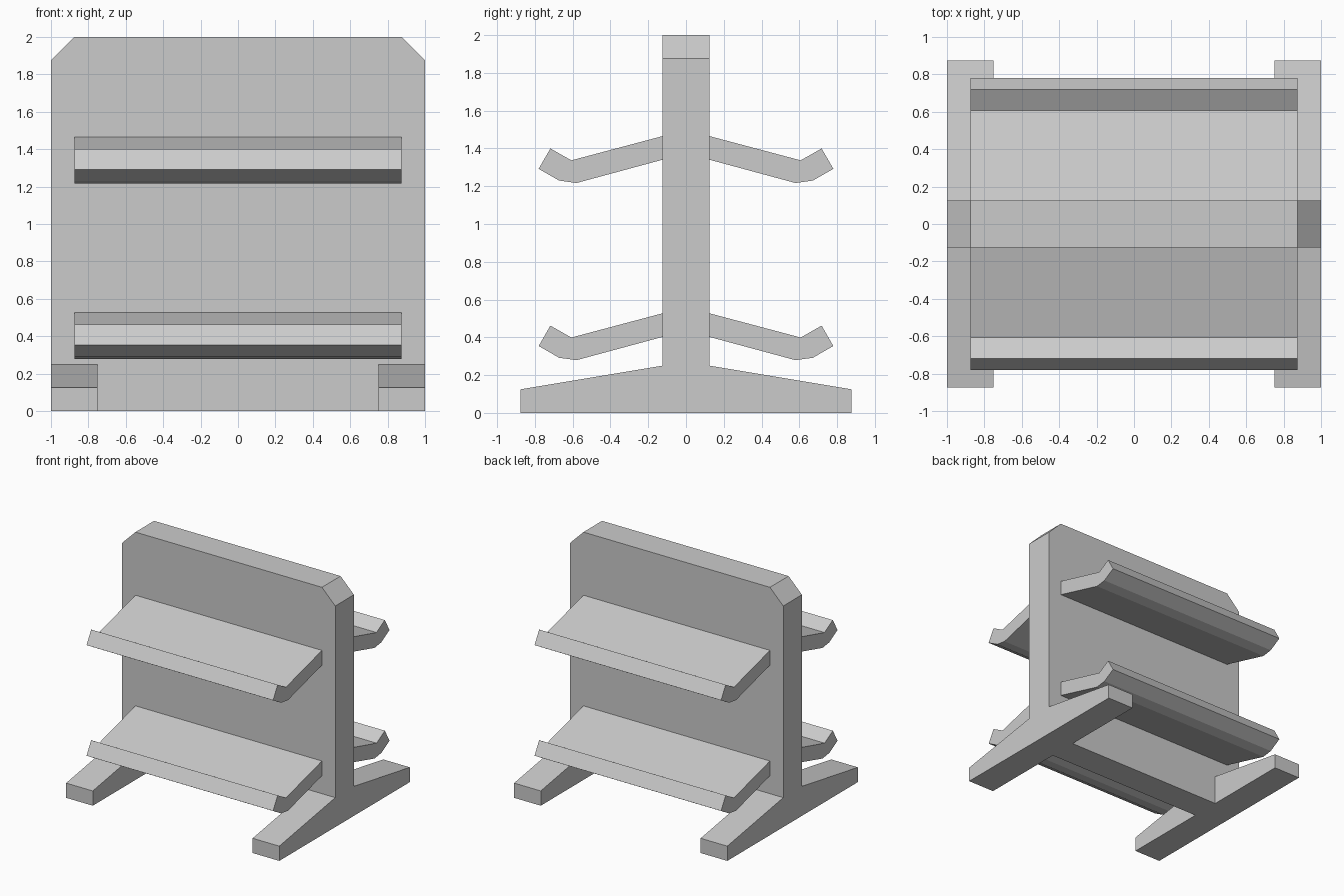
import bpy, bmesh
from mathutils import Vector

if "Cube" in bpy.data.objects:
    bpy.data.objects.remove(bpy.data.objects["Cube"])


def extrude_profile(name, points, direction):
    """Make a flat-faced solid from a planar profile swept along a direction."""
    bm = bmesh.new()
    face = bm.faces.new([bm.verts.new(p) for p in points])
    swept = bmesh.ops.extrude_face_region(bm, geom=[face], use_keep_orig=True)
    moved = [v for v in swept["geom"] if isinstance(v, bmesh.types.BMVert)]
    bmesh.ops.translate(bm, verts=moved, vec=Vector(direction))
    bmesh.ops.recalc_face_normals(bm, faces=bm.faces)
    mesh = bpy.data.meshes.new(name)
    bm.to_mesh(mesh)
    bm.free()
    obj = bpy.data.objects.new(name, mesh)
    bpy.context.collection.objects.link(obj)
    return obj


HALF_T = 0.125   # half thickness of the upright panel

# Upright panel with clipped top corners
panel = [(-1, 0), (1, 0), (1, 1.875), (0.875, 2), (-0.875, 2), (-1, 1.875)]
extrude_profile("upright_panel", [(x, -HALF_T, z) for x, z in panel],
                (0, 2 * HALF_T, 0))

# Side profiles (y, z): sloping shelf with raised lip, and tapered foot
shelf = [(HALF_T, 0.125), (0.607, -0.003), (0.718, 0.06), (0.78, -0.048),
         (0.672, -0.11), (0.58, -0.123), (HALF_T, 0)]
foot = [(HALF_T, 0), (0.875, 0), (0.875, 0.125), (HALF_T, 0.25)]

for side, sy in (("front", -1), ("back", 1)):
    # Two shelves on each face of the panel
    for level, z0 in (("lower", 0.402), ("upper", 1.34)):
        extrude_profile(f"{level}_{side}_shelf",
                        [(-0.875, sy * y, z0 + z) for y, z in shelf],
                        (1.75, 0, 0))
    # A foot at each end
    for end, x0 in (("left", -1), ("right", 0.75)):
        extrude_profile(f"{side}_{end}_foot",
                        [(x0, sy * y, z) for y, z in foot], (0.25, 0, 0))
